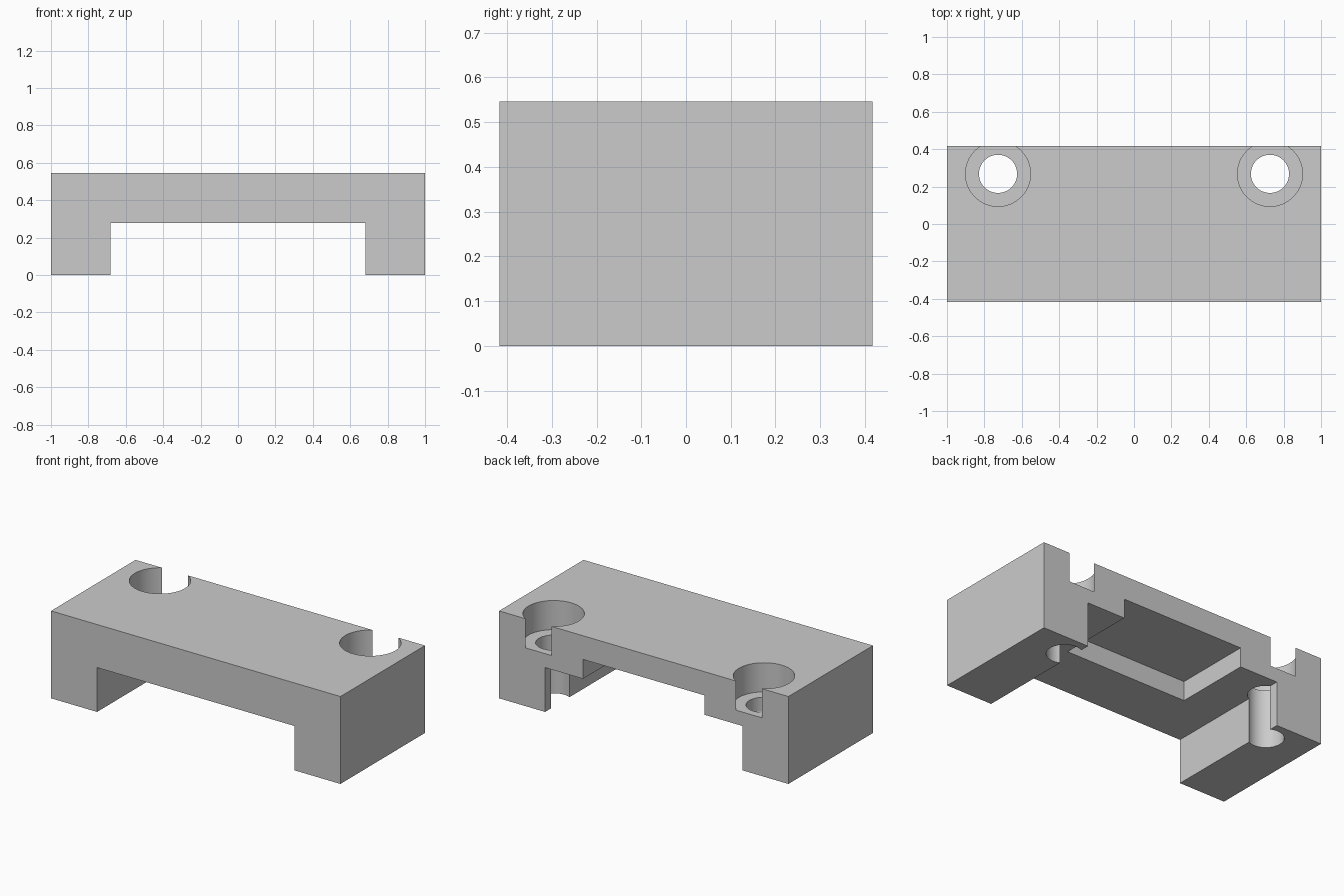
import bpy
import bmesh
import math

old = bpy.data.objects.get("Cube")
if old:
    bpy.data.objects.remove(old, do_unlink=True)

HALF_Y, TOP, SLOT_Z = 0.417, 0.546, 0.277
HOLE_X, HOLE_Y = 0.727, 0.268

grey = bpy.data.materials.new("plain grey")
grey.use_nodes = True
colour = (0.6, 0.6, 0.6, 1)
grey.diffuse_color = colour
grey.node_tree.nodes["Principled BSDF"].inputs["Base Color"].default_value = colour


def extruded_profile(name, points):
    """Extrude an x-z outline from the front to the back."""
    bm = bmesh.new()
    face = bm.faces.new([bm.verts.new((x, -HALF_Y, z)) for x, z in points])
    grown = bmesh.ops.extrude_face_region(bm, geom=[face])["geom"]
    moved = [v for v in grown if isinstance(v, bmesh.types.BMVert)]
    bmesh.ops.translate(bm, verts=moved, vec=(0, 2 * HALF_Y, 0))
    bmesh.ops.recalc_face_normals(bm, faces=bm.faces)
    mesh = bpy.data.meshes.new(name)
    bm.to_mesh(mesh)
    bm.free()
    obj = bpy.data.objects.new(name, mesh)
    bpy.context.collection.objects.link(obj)
    obj.data.materials.append(grey)
    return obj


def cut(target, cutter):
    """Subtract the cutter, then discard it."""
    cutter.hide_render = True
    cutter.data.materials.append(grey)
    mod = target.modifiers.new("cut", "BOOLEAN")
    mod.operation = "DIFFERENCE"
    mod.solver = "EXACT"
    mod.object = cutter
    bpy.ops.object.select_all(action="DESELECT")
    target.select_set(True)
    bpy.context.view_layer.objects.active = target
    bpy.ops.object.modifier_apply(modifier=mod.name)
    bpy.data.objects.remove(cutter, do_unlink=True)


def cylinder(x, radius, low, high):
    bpy.ops.mesh.primitive_cylinder_add(vertices=64, radius=radius, depth=high - low,
                                        location=(x, HOLE_Y, (low + high) / 2))
    return bpy.context.object


def box(low, high):
    centre = [(a + b) / 2 for a, b in zip(low, high)]
    bpy.ops.mesh.primitive_cube_add(size=1, location=centre)
    obj = bpy.context.object
    obj.scale = [b - a for a, b in zip(low, high)]
    bpy.context.view_layer.update()
    return obj


# Bridge body: a slab on two legs
half = [(1, TOP), (1, 0), (0.682, 0), (0.682, SLOT_Z)]
body = extruded_profile("bridge_block", half + [(-x, z) for x, z in reversed(half)])

# Shallow pocket under the slab, open at the back
cut(body, box((-0.42, -0.07, SLOT_Z - 0.1), (0.42, HALF_Y + 0.1, 0.398)))

# Counterbored screw holes, breaking through the back face
for side in (-1, 1):
    cut(body, cylinder(side * HOLE_X, 0.174, 0.364, TOP + 0.1))
    cut(body, cylinder(side * HOLE_X, 0.102, -0.1, TOP + 0.1))

# Smooth hole walls with crisp edges
bpy.ops.object.select_all(action="DESELECT")
body.select_set(True)
bpy.context.view_layer.objects.active = body
bpy.ops.object.shade_smooth_by_angle(angle=math.radians(30))
